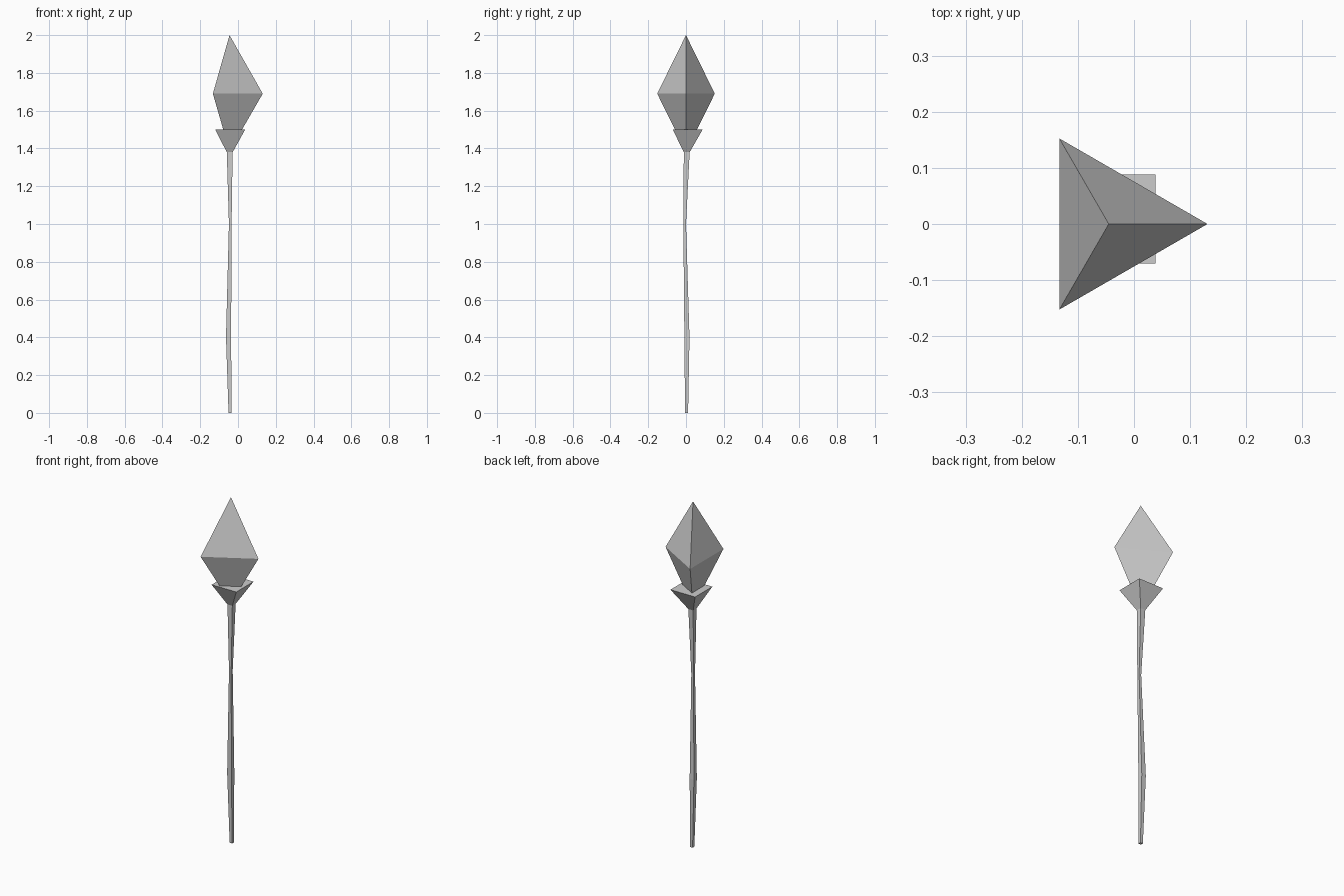
import bpy, bmesh, math

if "Cube" in bpy.data.objects:
    bpy.data.objects.remove(bpy.data.objects["Cube"])


def loft(name, rings):
    """Skin a list of rings (lists of points); a one-point ring is a tip."""
    bm = bmesh.new()
    loops = [[bm.verts.new(p) for p in ring] for ring in rings]
    for a, b in zip(loops, loops[1:]):
        n = max(len(a), len(b))
        for i in range(n):
            j = (i + 1) % n
            quad = [a[i % len(a)], a[j % len(a)], b[j % len(b)], b[i % len(b)]]
            bm.faces.new(list(dict.fromkeys(quad)))
    for end in (loops[0], loops[-1]):
        if len(end) > 2:
            bm.faces.new(end)
    bmesh.ops.recalc_face_normals(bm, faces=bm.faces)
    mesh = bpy.data.meshes.new(name)
    bm.to_mesh(mesh)
    bm.free()
    obj = bpy.data.objects.new(name, mesh)
    bpy.context.collection.objects.link(obj)
    return obj


def square(x, y, z, half):
    return [(x + sx * half, y + sy * half, z)
            for sx, sy in ((-1, -1), (1, -1), (1, 1), (-1, 1))]


# Slightly crooked square shaft
loft("shaft", [square(-0.042, 0.003, 0.0, 0.008),
               square(-0.050, 0.005, 0.4, 0.0135),
               square(-0.041, -0.007, 1.0, 0.007),
               square(-0.044, 0.004, 1.385, 0.0155)])

# Flared square socket
loft("socket", [square(-0.044, 0.004, 1.38, 0.0155),
                square(-0.041, 0.009, 1.5, 0.079)])

# Three-sided crystal, its lower tip sunk in the socket
cx, r = -0.045, 0.176
girdle = [(cx + r * math.cos(math.tau * i / 3), r * math.sin(math.tau * i / 3), 1.69)
          for i in range(3)]
loft("crystal", [[(cx, 0, 1.385)], girdle, [(cx, 0, 2.0)]])
